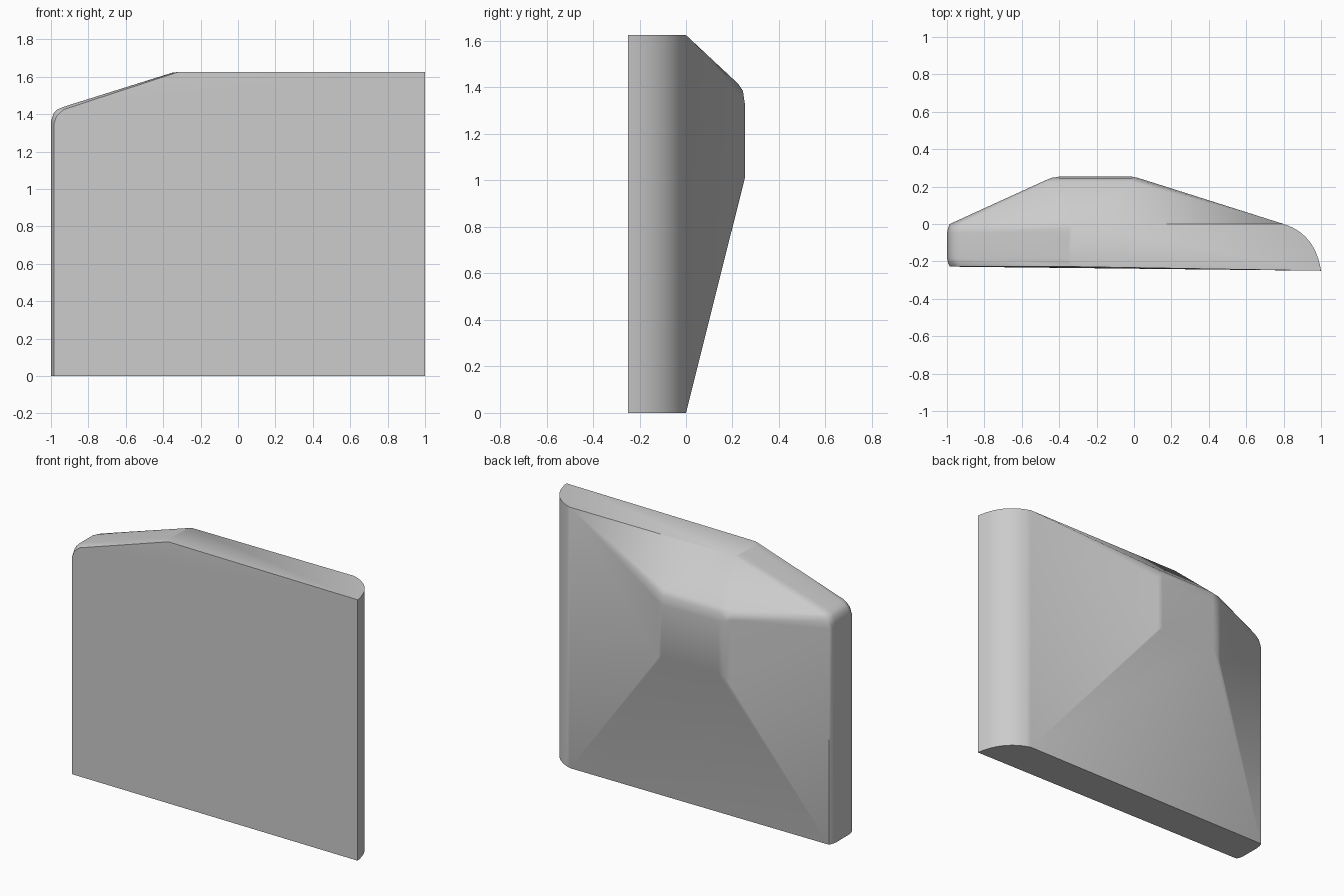
import bpy, bmesh, math
from mathutils import Vector

cube = bpy.data.objects.get("Cube")
if cube:
    bpy.data.objects.remove(cube, do_unlink=True)

HEIGHT = 1.625


def flat_material(name, colour):
    mat = bpy.data.materials.new(name)
    mat.use_nodes = True
    mat.diffuse_color = colour
    mat.node_tree.nodes["Principled BSDF"].inputs["Base Color"].default_value = colour
    return mat


def hull_object(name, points, mat):
    """Convex solid around the given points, with coplanar faces merged."""
    bm = bmesh.new()
    verts = [bm.verts.new(p) for p in points]
    hull = bmesh.ops.convex_hull(bm, input=verts)
    spare = {v for v in hull["geom_interior"] + hull["geom_unused"]
             if isinstance(v, bmesh.types.BMVert)}
    bmesh.ops.delete(bm, geom=list(spare), context='VERTS')
    bmesh.ops.dissolve_limit(bm, angle_limit=math.radians(1),
                             verts=bm.verts[:], edges=bm.edges[:])
    bmesh.ops.recalc_face_normals(bm, faces=bm.faces[:])
    mesh = bpy.data.meshes.new(name)
    bm.to_mesh(mesh)
    bm.free()
    mesh.materials.append(mat)
    obj = bpy.data.objects.new(name, mesh)
    bpy.context.collection.objects.link(obj)
    return obj


points = []

# Rounded left end: a curved profile carried from bottom to top
start, control, end = Vector((0.8, 0)), Vector((0.97, -0.053)), Vector((1, -0.25))
for i in range(13):
    t = i / 12
    p = start * (1 - t) ** 2 + control * 2 * t * (1 - t) + end * t * t
    points += [(p.x, p.y, 0), (p.x, p.y, HEIGHT)]

# Slightly crowned right end with a sloping shoulder
for y, inset in ((0, 0.015), (-0.02, 0.006), (-0.05, 0),
                 (-0.18, 0), (-0.21, 0.006), (-0.228, 0.015)):
    points += [(inset - 1, y, 0),
               (inset - 1, y, 1.36 - inset),
               (inset - 0.985, y, 1.405 - inset),
               (inset - 0.965, y, 1.425 - inset),
               (-0.93, y, 1.44 - inset),
               (-0.35, y, HEIGHT - 0.003 - inset / 2),
               (-0.32, y, HEIGHT)]

# Raised back: flat middle with softened upper edge
for x in (-0.40, -0.01):
    points += [(x, 0.253, 1.01), (x, 0.253, 1.33),
               (x, 0.245, 1.385), (x, 0.225, 1.415)]

# Softened sides of the raised back
for x in (-0.47, 0.05):
    points += [(x, 0.235, 0.94), (x, 0.235, 1.35), (x, 0.222, 1.405)]
for x in (-0.44, 0.02):
    points += [(x, 0.247, 0.988), (x, 0.247, 1.34)]

body = hull_object("wedge_body", points, flat_material("light grey", (0.6, 0.6, 0.6, 1)))

# Smooth shading with crisp main edges
bpy.context.view_layer.objects.active = body
body.select_set(True)
bpy.ops.object.shade_smooth_by_angle(angle=math.radians(39))
weighted = body.modifiers.new("weighted_normals", 'WEIGHTED_NORMAL')
weighted.keep_sharp = True
